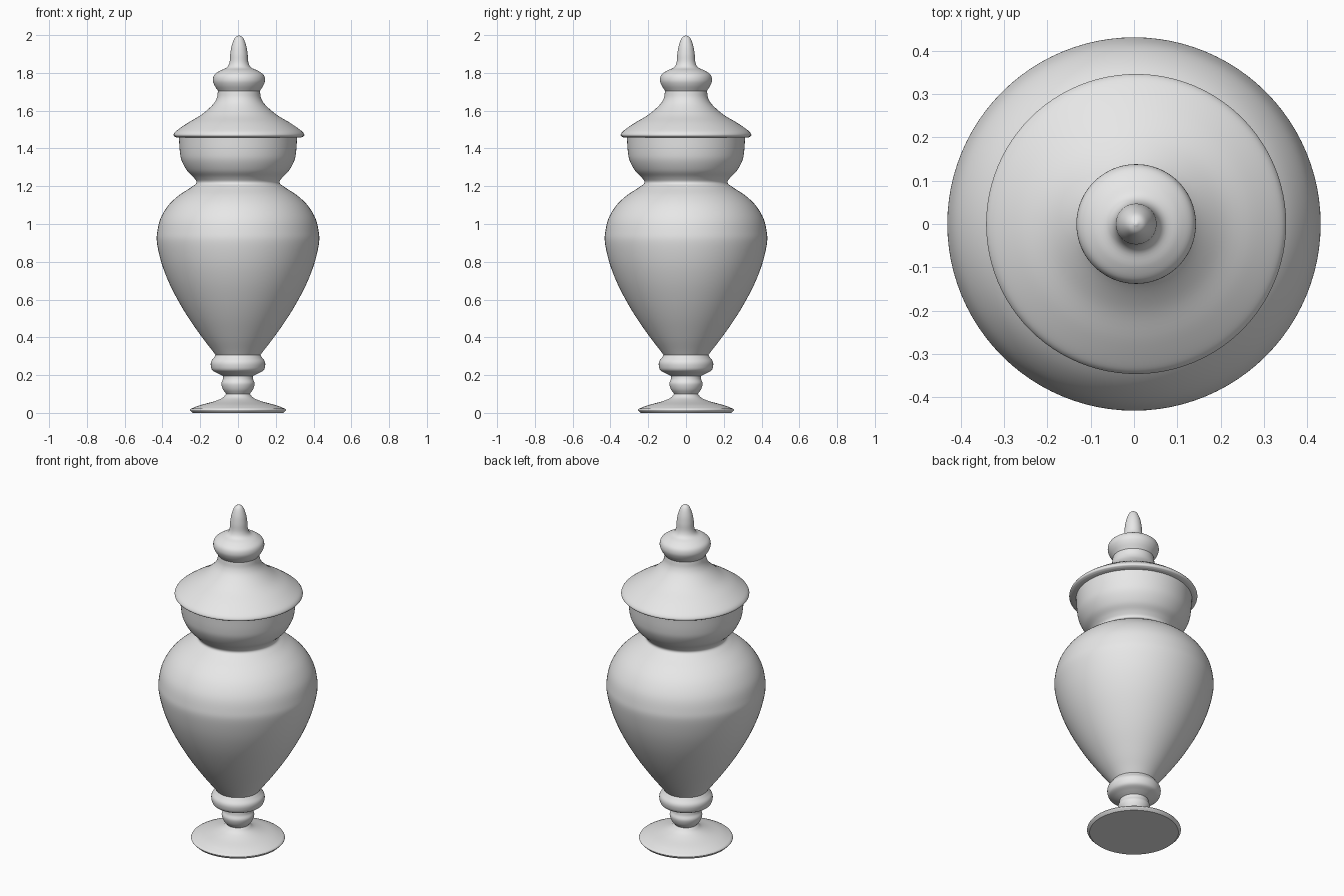
import bpy, bmesh, math
from mathutils import Vector

if "Cube" in bpy.data.objects:
    bpy.data.objects.remove(bpy.data.objects["Cube"])

stone = bpy.data.materials.new("pale grey")
stone.diffuse_color = (0.8, 0.8, 0.8, 1)
stone.use_nodes = True
stone.node_tree.nodes["Principled BSDF"].inputs["Base Color"].default_value = stone.diffuse_color
SEGS = 96


def smooth_curve(pts, steps=5):
    """Catmull-Rom curve through the (radius, z) points."""
    p = [Vector(q) for q in pts]
    p = [2 * p[0] - p[1]] + p + [2 * p[-1] - p[-2]]
    out = []
    for a, b, c, d in zip(p, p[1:], p[2:], p[3:]):
        for k in range(steps):
            t = k / steps
            out.append(0.5 * (2 * b + (c - a) * t + (2 * a - 5 * b + 4 * c - d) * t * t
                              + (3 * b - a - 3 * c + d) * t ** 3))
    return out + [p[-2]]


def lathe(name, runs, cx=0.0):
    """Spin the curve runs about z; sharp corners fall between runs."""
    prof = []
    for run in runs:
        prof += [q for q in smooth_curve(run) if not prof or (q - prof[-1]).length > 1e-5]
    bm = bmesh.new()
    rings = []
    for r, z in prof:
        if r < 1e-4:
            rings.append([bm.verts.new((cx, 0, z))] * SEGS)
        else:
            rings.append([bm.verts.new((cx + r * math.cos(math.tau * i / SEGS),
                                        r * math.sin(math.tau * i / SEGS), z)) for i in range(SEGS)])
    for lo, hi in zip(rings, rings[1:]):
        for i in range(SEGS):
            j = (i + 1) % SEGS
            bm.faces.new(list(dict.fromkeys((lo[i], lo[j], hi[j], hi[i]))))
    bmesh.ops.recalc_face_normals(bm, faces=bm.faces)
    me = bpy.data.meshes.new(name)
    bm.to_mesh(me)
    bm.free()
    me.materials.append(stone)
    ob = bpy.data.objects.new(name, me)
    bpy.context.collection.objects.link(ob)
    bpy.ops.object.select_all(action='DESELECT')
    ob.select_set(True)
    bpy.context.view_layer.objects.active = ob
    bpy.ops.object.shade_smooth_by_angle(angle=math.radians(40))


# Foot, stem rings, belly and flared neck, closed at the top under the lid
lathe("urn_body", [
    [(0, 0), (0.24, 0)],
    [(0.24, 0), (0.253, 0.014), (0.25, 0.022)],
    [(0.25, 0.022), (0.2, 0.041), (0.13, 0.06), (0.085, 0.078), (0.062, 0.1)],
    [(0.062, 0.1), (0.08, 0.125), (0.088, 0.155), (0.08, 0.178), (0.078, 0.195)],
    [(0.078, 0.195), (0.105, 0.208), (0.135, 0.225), (0.144, 0.25), (0.142, 0.272),
     (0.128, 0.292), (0.118, 0.306)],
    [(0.118, 0.306), (0.14, 0.335), (0.19, 0.4), (0.26, 0.5), (0.32, 0.6), (0.37, 0.7),
     (0.407, 0.8), (0.429, 0.9), (0.427, 0.96), (0.41, 1.03), (0.37, 1.097), (0.315, 1.15),
     (0.25, 1.193), (0.22, 1.218), (0.235, 1.247), (0.27, 1.283), (0.298, 1.335),
     (0.308, 1.385), (0.313, 1.46)],
    [(0.313, 1.46), (0, 1.46)],
])

# Lid with rim, collar, round knob and pointed finial
lathe("lid_with_finial", [
    [(0, 1.459), (0.332, 1.459)],
    [(0.332, 1.459), (0.345, 1.467), (0.343, 1.48), (0.325, 1.498), (0.27, 1.536),
     (0.2, 1.578), (0.142, 1.628), (0.118, 1.665), (0.111, 1.705)],
    [(0.111, 1.705), (0.13, 1.735), (0.138, 1.762), (0.13, 1.79), (0.1, 1.812),
     (0.065, 1.828), (0.05, 1.855), (0.046, 1.9), (0.038, 1.945), (0.022, 1.985), (0, 2.0)],
], cx=0.005)
